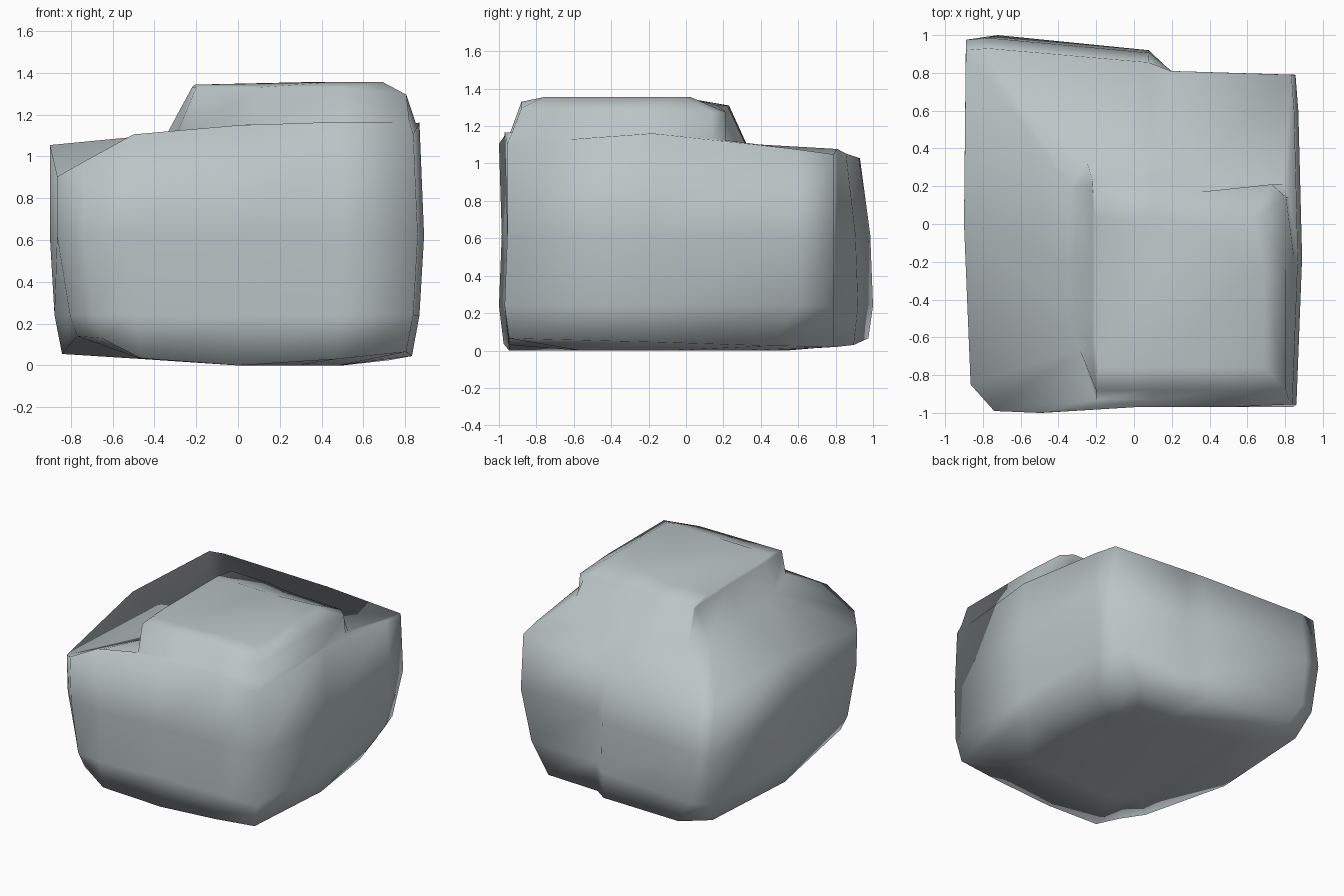
import bpy, bmesh

if "Cube" in bpy.data.objects:
    bpy.data.objects.remove(bpy.data.objects["Cube"])

# Plan outline of the boulder, anticlockwise from the front left corner
OUTLINE = [(-.74, -.99), (-.5, -1.0), (0, -.97), (.5, -.97), (.86, -.97),
           (.89, -.18), (.87, .6), (.855, .79), (.2, .81), (.08, .92),
           (-.77, 1.0), (-.89, .99), (-.9, 0), (-.865, -.85)]
# Foot of the raised slab on top, matched point by point to the outline
SLAB = [(-.29, -.66), (-.2, -.93), (.1, -.93), (.5, -.94), (.82, -.93),
        (.85, -.2), (.82, .14), (.79, .21), (.35, .27), (.1, .32),
        (-.25, .33), (-.34, .2), (-.34, -.2), (-.34, -.5)]
# Height of the bottom rim
RIM = [.13, .035, 0, .03, .065, .045, .025, .02, .02, .03, .065, .065, .055, .14]


def shelf(x, y):
    """Height of the gently tilted shoulder around the slab."""
    return min(1.165, 1.11 + .04 * x - .04 * y - .05 * x * y)


def belt(z, sx, sy, shift):
    """Scaled outline at one height, with some corners moved in by shift."""
    ring = []
    for i, (x, y) in enumerate(OUTLINE):
        dx, dy = shift.get(i, (0, 0))
        ring.append((x * sx + dx, y * (1 if 6 <= i <= 8 else sy) + dy, z))
    return ring


rings = []
# Bottom face and rim, with the corners cut back
cut = {0: (.04, .03), 13: (.04, .04), 6: (-.09, -.15), 7: (-.18, 0),
       10: (.1, 0), 11: (.03, -.14)}
rim = [(x, y, RIM[i]) for i, (x, y, _) in enumerate(belt(0, .935, .975, cut))]
rings.append([(x * .6, y * .6, max(0, -.04 * x)) for x, y, _ in rim])
rings.append(rim)
# Walls
rings.append(belt(.24, .975, 1.0, {0: (.03, .03), 13: (.04, .03), 6: (-.02, 0),
                                   7: (-.07, 0), 10: (.03, 0), 11: (.02, -.04)}))
rings.append(belt(.62, 1.0, .985, {}))
# Shoulder edge
drop = {0: .11, 13: .17, 12: .02, 11: .06, 10: .05, 9: .02, 4: .06, 6: .02, 7: .03}
edge = []
for i, (x, y) in enumerate(OUTLINE):
    py = y * .93 if 9 <= i <= 11 else y
    px = x * .975 if x > 0 else x
    if i == 4:
        py = -.955
    edge.append((px, py, shelf(x, y) - drop.get(i, 0)))
rings.append(edge)
# Slab foot, slab edge, slab crown
rings.append([(x, y, shelf(x, y)) for x, y in SLAB])
slab_edge = []
for x, y in SLAB:
    px = max(-.22, min(.805, x))
    py = max(-.88, y - .1 if y > .22 else y)
    if y > .2:
        px = min(px, .73)
    z = 1.33 if px < .7 else 1.295
    slab_edge.append((px, py, z - .02 * (py > .1)))
rings.append(slab_edge)
rings.append([(.24 + (x - .24) * (.97 if x < .24 else .8), -.45 + (y + .45) * .72,
               1.343 + .012 * (x > .1)) for x, y, _ in slab_edge])

# Skin the rings into one closed skin
bm = bmesh.new()
loops = [[bm.verts.new(p) for p in ring] for ring in rings]
n = len(OUTLINE)
for low, high in zip(loops, loops[1:]):
    for i in range(n):
        j = (i + 1) % n
        bm.faces.new((low[i], low[j], high[j], high[i]))
bm.faces.new(loops[0][::-1])
bm.faces.new(loops[-1])
bmesh.ops.remove_doubles(bm, verts=bm.verts, dist=.002)
bmesh.ops.recalc_face_normals(bm, faces=bm.faces)
for f in bm.faces:
    f.smooth = True

mesh = bpy.data.meshes.new("boulder")
bm.to_mesh(mesh)
bm.free()
stone = bpy.data.materials.new("pale grey stone")
stone.diffuse_color = (.5, .56, .57, 1)
stone.use_nodes = True
stone.node_tree.nodes["Principled BSDF"].inputs["Base Color"].default_value = stone.diffuse_color
mesh.materials.append(stone)
boulder = bpy.data.objects.new("boulder", mesh)
bpy.context.collection.objects.link(boulder)
